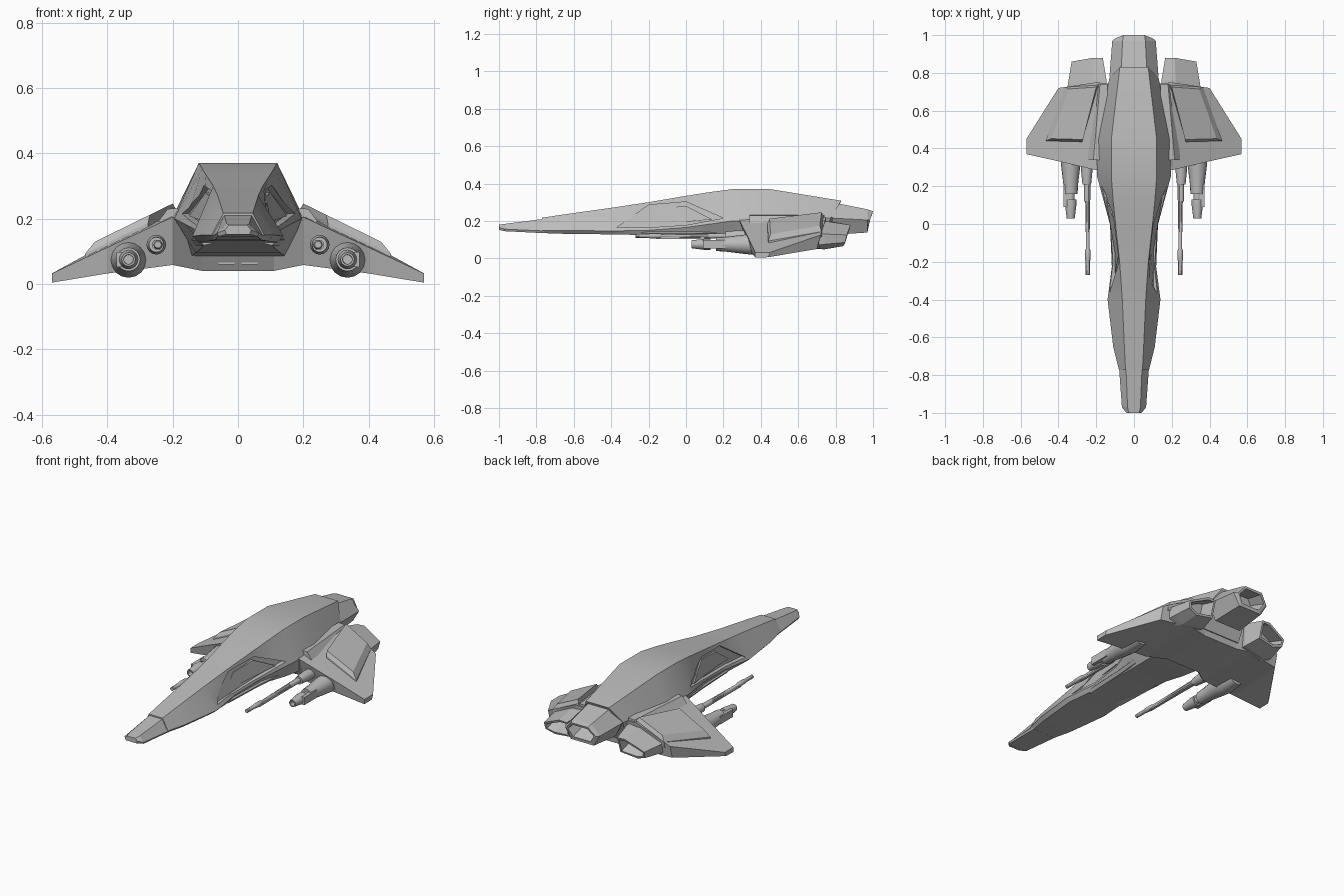
import bpy, bmesh, math
from mathutils import Matrix

cube = bpy.data.objects.get("Cube")
if cube:
    bpy.data.objects.remove(cube, do_unlink=True)

grey = bpy.data.materials.new("hull_grey")
grey.use_nodes = True
grey.diffuse_color = (0.5, 0.5, 0.5, 1)
grey.node_tree.nodes["Principled BSDF"].inputs["Base Color"].default_value = (0.5, 0.5, 0.5, 1)


def finish(name, bm, smooth=None):
    bmesh.ops.recalc_face_normals(bm, faces=bm.faces[:])
    mesh = bpy.data.meshes.new(name)
    bm.to_mesh(mesh)
    bm.free()
    mesh.materials.append(grey)
    ob = bpy.data.objects.new(name, mesh)
    bpy.context.collection.objects.link(ob)
    if smooth:
        bpy.ops.object.select_all(action='DESELECT')
        ob.select_set(True)
        bpy.context.view_layer.objects.active = ob
        bpy.ops.object.shade_smooth_by_angle(angle=math.radians(smooth))
    return ob


def loft(name, rings, side=1, hollow=0, smooth=None):
    """Skin closed rings of points; hollow sinks the last cap like a nozzle."""
    bm = bmesh.new()
    rows = [[bm.verts.new((x * side, y, z)) for x, y, z in ring] for ring in rings]
    n = len(rows[0])
    for a, b in zip(rows, rows[1:]):
        for i in range(n):
            j = (i + 1) % n
            bm.faces.new((a[i], a[j], b[j], b[i]))
    bm.faces.new(rows[0])
    cap = bm.faces.new(rows[-1])
    bmesh.ops.recalc_face_normals(bm, faces=bm.faces[:])
    if hollow:
        bmesh.ops.inset_individual(bm, faces=[cap], thickness=0.014)
        bmesh.ops.inset_individual(bm, faces=[cap], thickness=0.012, depth=-hollow)
    return finish(name, bm, smooth)


def hexagon(y, tw, tz, mw, mz, bw, bz, lean=0):
    """Six-sided hull section; lean shifts the lower points forward."""
    half = [(tw, y, tz), (mw, y - lean * 0.55, mz), (bw, y - lean, bz)]
    return half + [(-x, v, z) for x, v, z in reversed(half)]


# Main hull: y, top half-width and height, middle, bottom, lean
stations = [
    (-0.77, .045, .217, .080, .150, .068, .135, 0),
    (-0.65, .051, .235, .110, .150, .092, .131, 0),
    (-0.40, .062, .270, .140, .146, .120, .128, 0),
    (-0.20, .076, .300, .114, .150, .105, .124, 0),
    (0.00, .098, .334, .128, .165, .108, .116, 0),
    (0.12, .110, .353, .160, .182, .112, .110, 0),
    (0.25, .120, .370, .195, .200, .130, .095, 0),
    (0.45, .120, .370, .200, .205, .150, .080, 0),
    (0.83, .075, .308, .130, .215, .120, .085, .10),
]
hull = loft("main_hull", [hexagon(*s) for s in stations], smooth=18)


def hull_x(y, z):
    """Half-width of the upper hull side at a point."""
    for a, b in zip(stations, stations[1:]):
        if a[0] <= y <= b[0]:
            t = (y - a[0]) / (b[0] - a[0])
            tw, tz, mw, mz = [a[i] + t * (b[i] - a[i]) for i in range(1, 5)]
            return tw + (mw - tw) * (tz - z) / (tz - mz)


def side_slab(name, outline, inner, outer, side):
    rings = [[(hull_x(y, z) + d, y, z) for y, z in outline] for d in (inner, outer)]
    return loft(name, rings, side)


# Sunken bays with raised panels on both hull sides
bay = [(-.37, .165), (-.20, .285), (0, .302), (.20, .215), (0, .178), (-.2, .165)]
panel = [(-.26, .190), (-.16, .265), (0, .280), (.14, .208), (0, .195), (-.16, .190)]
for side, label in ((1, "left"), (-1, "right")):
    cutter = side_slab(label + "_bay_cutter", bay, -.022, .1, side)
    cutter.hide_render = True
    cutter.hide_set(True)
    cutter.display_type = 'WIRE'
    mod = hull.modifiers.new(label + "_bay", 'BOOLEAN')
    mod.operation = 'DIFFERENCE'
    mod.solver = 'EXACT'
    mod.object = cutter
    side_slab(label + "_bay_panel", panel, -.035, -.008, side)

# Nose
loft("nose", [
    hexagon(-1.0, .028, .180, .040, .165, .036, .152),
    hexagon(-.97, .034, .184, .064, .156, .060, .145),
    hexagon(-.75, .043, .212, .080, .146, .072, .134),
])

# Tail nozzle
loft("tail_nozzle", [
    hexagon(.78, .070, .300, .130, .215, .085, .125),
    hexagon(.97, .060, .262, .115, .205, .075, .138),
    hexagon(1.0, .056, .252, .098, .203, .065, .146, .03),
], hollow=.10)


# Wing body: one rib per x station, mirrored across the centre
def rib(x, front, rear, top_f, top_r, bot_f, bot_r, chin):
    return [(x, front, top_f), (x, rear, top_r), (x, rear - .02, bot_r),
            (x, front + chin, bot_f)]


half = [
    rib(.11, .31, .74, .20, .215, .040, .050, .10),
    rib(.20, .285, .75, .205, .222, .058, .060, .05),
    rib(.40, .332, .72, .112, .125, .032, .050, .02),
    rib(.57, .370, .45, .032, .032, .004, .006, .0),
]
half[-1][2] = (.57, .44, .006)
loft("wing_body", [[(-x, y, z) for x, y, z in r] for r in reversed(half)] + half)


def wing_z(x):
    return .222 - (x - .20) * .49


def barrel(name, x, z, profile, side, segments=16):
    """Revolve (y, radius) pairs round an axis along y."""
    rings = []
    for y, r in profile:
        rings.append([(x + r * math.cos(k * math.tau / segments), y,
                       z + r * math.sin(k * math.tau / segments)) for k in range(segments)])
    return loft(name, rings, side, smooth=35)


def box(name, centre, size, side):
    bm = bmesh.new()
    place = Matrix.Translation((centre[0] * side, centre[1], centre[2]))
    bmesh.ops.create_cube(bm, size=1, matrix=place @ Matrix.Diagonal((*size, 1)))
    return finish(name, bm)


for side, label in ((1, "left"), (-1, "right")):
    # Raised wing plate with tapered sides
    plan = [(.19, .735), (.365, .725), (.468, .44), (.275, .435)]
    crown = [(.20, .725), (.345, .715), (.438, .452), (.270, .447)]
    loft(label + "_wing_plate", [
        [(x, y, wing_z(x) - .03) for x, y in plan],
        [(x, y, wing_z(x) + .002) for x, y in plan],
        [(x, y, wing_z(x) + .024) for x, y in crown],
    ], side)

    # Shoulder strip between hull and plate
    loft(label + "_wing_shoulder", [
        [(.14, y, .19), (.14, y, .232), (w, y, .230), (w + .03, y, .19)]
        for y, w in ((.34, .215), (.74, .18))], side)

    # Rear wing nozzle
    loft(label + "_wing_nozzle", [
        [(.155, .68, .205), (.225, .68, .200), (.355, .70, .135),
         (.350, .70, .070), (.29, .70, .050), (.155, .69, .070)],
        [(.145, .76, .200), (.220, .76, .196), (.350, .74, .130),
         (.345, .74, .075), (.28, .74, .048), (.145, .75, .065)],
        [(.165, .88, .175), (.215, .88, .178), (.330, .86, .125),
         (.325, .85, .085), (.27, .84, .065), (.165, .85, .080)],
    ], side, hollow=.09)

    # Heavy cannon
    barrel(label + "_cannon", .335, .075, [
        (.46, .046), (.36, .056), (.30, .050), (.22, .040), (.16, .036),
        (.16, .020), (.10, .020)], side)
    barrel(label + "_cannon_muzzle", .335, .075, [
        (.13, .030), (.10, .030), (.03, .021), (.03, .015), (.06, .014)], side)
    box(label + "_cannon_shroud", (.36, .15, .075), (.024, .12, .045), side)

    # Long gun
    barrel(label + "_gun_mount", .25, .12, [
        (.40, .030), (.28, .030), (.21, .023), (.21, .014), (.12, .014)], side)
    barrel(label + "_gun_barrel", .245, .12, [
        (.22, .015), (.05, .012), (-.13, .009), (-.14, .014), (-.19, .014),
        (-.20, .011), (-.27, .011)], side, 10)
    box(label + "_gun_rail", (.245, -.02, .112), (.014, .28, .016), side)

    # Lower hull rails
    loft(label + "_lower_rail", [
        [(x, y, .148), (x + .012, y, .135), (x, y, .118), (x - .03, y, .125)]
        for x, y in ((.105, -.24), (.115, 0), (.14, .30))], side)

# Slots on the belly front
for side, label in ((1, "left"), (-1, "right")):
    box(label + "_belly_slot", (.035, .397, .062), (.05, .01, .006), side)
